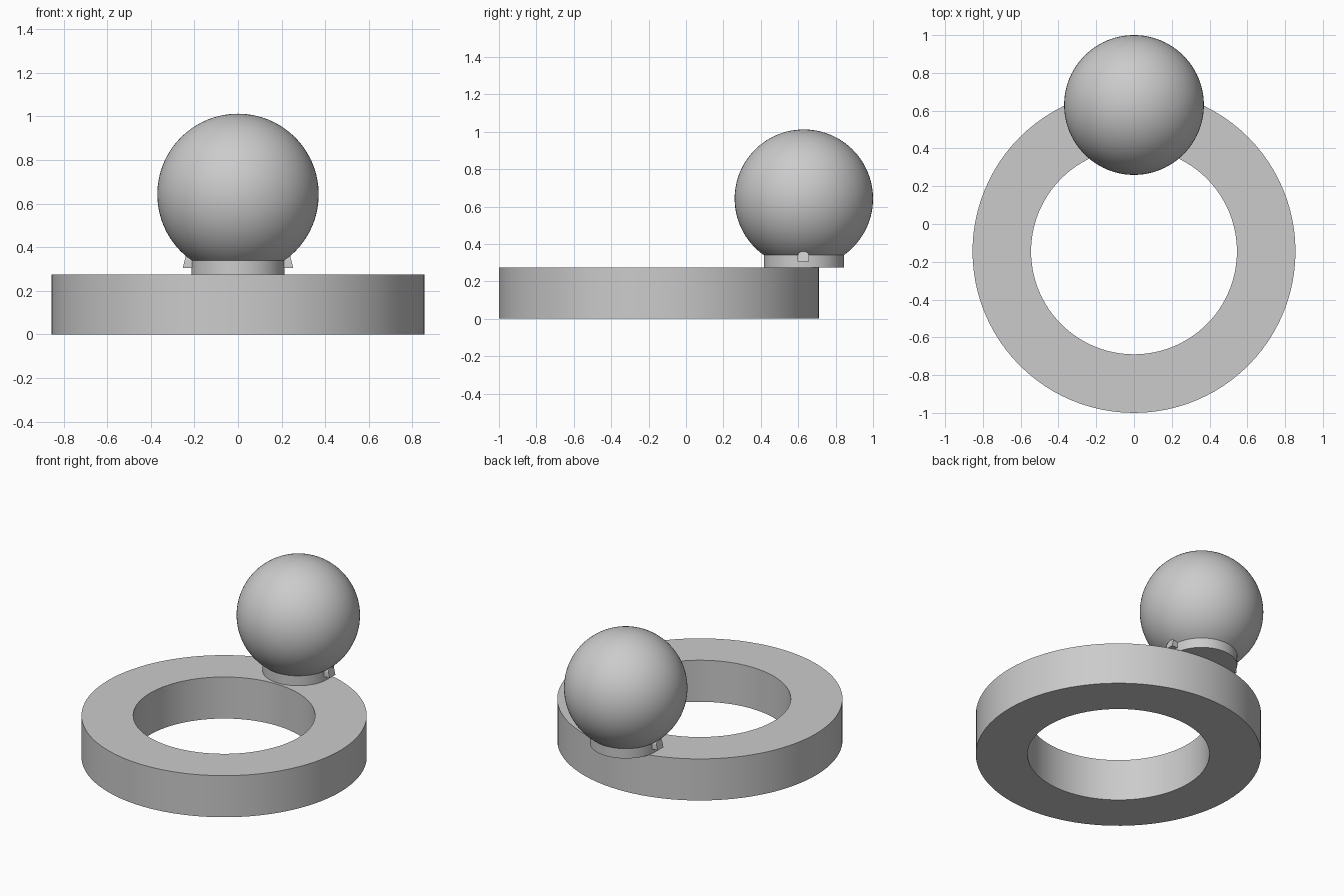
import bpy, bmesh, math

cube = bpy.data.objects.get("Cube")
if cube:
    bpy.data.objects.remove(cube, do_unlink=True)

grey = bpy.data.materials.new("plain grey")
grey.use_nodes = True
COLOR = (0.6, 0.6, 0.6, 1)
grey.diffuse_color = COLOR
grey.node_tree.nodes["Principled BSDF"].inputs["Base Color"].default_value = COLOR


def finish(bm, name, location):
    """Turn a bmesh into a shaded, coloured object."""
    bmesh.ops.remove_doubles(bm, verts=bm.verts, dist=1e-5)
    bmesh.ops.recalc_face_normals(bm, faces=bm.faces)
    mesh = bpy.data.meshes.new(name)
    bm.to_mesh(mesh)
    bm.free()
    mesh.materials.append(grey)
    obj = bpy.data.objects.new(name, mesh)
    obj.location = location
    bpy.context.collection.objects.link(obj)
    bpy.ops.object.select_all(action='DESELECT')
    obj.select_set(True)
    bpy.context.view_layer.objects.active = obj
    bpy.ops.object.shade_smooth_by_angle(angle=math.radians(30))
    return obj


def lathe(name, profile, location, steps=96):
    """Spin an (r, z) profile around the z axis."""
    bm = bmesh.new()
    verts = [bm.verts.new((r, 0, z)) for r, z in profile]
    edges = [bm.edges.new(pair) for pair in zip(verts, verts[1:])]
    bmesh.ops.spin(bm, geom=verts + edges, cent=(0, 0, 0), axis=(0, 0, 1),
                   angle=math.tau, steps=steps, use_merge=True)
    return finish(bm, name, location)


RING_Y, BALL_Y = -0.145, 0.63
RING_TOP, COLLAR_TOP = 0.275, 0.34
BALL_R, BALL_Z = 0.37, 0.642

# Flat ring base
inner, outer = 0.545, 0.855
lathe("ring_base", [(inner, 0), (outer, 0), (outer, RING_TOP),
                    (inner, RING_TOP), (inner, 0)], (0, RING_Y, 0))

# Collar under the ball
lathe("collar", [(0, RING_TOP), (0.214, RING_TOP), (0.214, COLLAR_TOP),
                 (0, COLLAR_TOP)], (0, BALL_Y, 0), 64)

# Ball with its underside cut flat where it meets the collar
start = -math.asin((BALL_Z - COLLAR_TOP) / BALL_R)
arc = [start + (math.pi / 2 - start) * i / 40 for i in range(41)]
profile = [(0, COLLAR_TOP - BALL_Z)]
profile += [(BALL_R * math.cos(a), BALL_R * math.sin(a)) for a in arc[:-1]]
profile.append((0, BALL_R))
lathe("ball", profile, (0, BALL_Y, BALL_Z))

# Small round-topped lugs on both sides of the collar
LUG_W, LUG_BOTTOM, LUG_TOP = 0.03, 0.305, 0.36
for side, label in ((1, "left"), (-1, "right")):
    bm = bmesh.new()
    shoulder = LUG_TOP - 0.02
    outline = [(-LUG_W, LUG_BOTTOM), (LUG_W, LUG_BOTTOM)]
    outline += [(LUG_W * math.cos(a), shoulder + 0.02 * math.sin(a))
                for a in (math.pi * i / 10 for i in range(11))]
    inside = [bm.verts.new((side * 0.19, y, z)) for y, z in outline]
    outside = [bm.verts.new((side * (0.253 - 0.25 * (z - LUG_BOTTOM)), y, z))
               for y, z in outline]
    bm.faces.new(inside)
    bm.faces.new(outside)
    for i in range(len(outline)):
        j = (i + 1) % len(outline)
        bm.faces.new((inside[i], inside[j], outside[j], outside[i]))
    finish(bm, label + "_lug", (0, BALL_Y - 0.003, 0))
